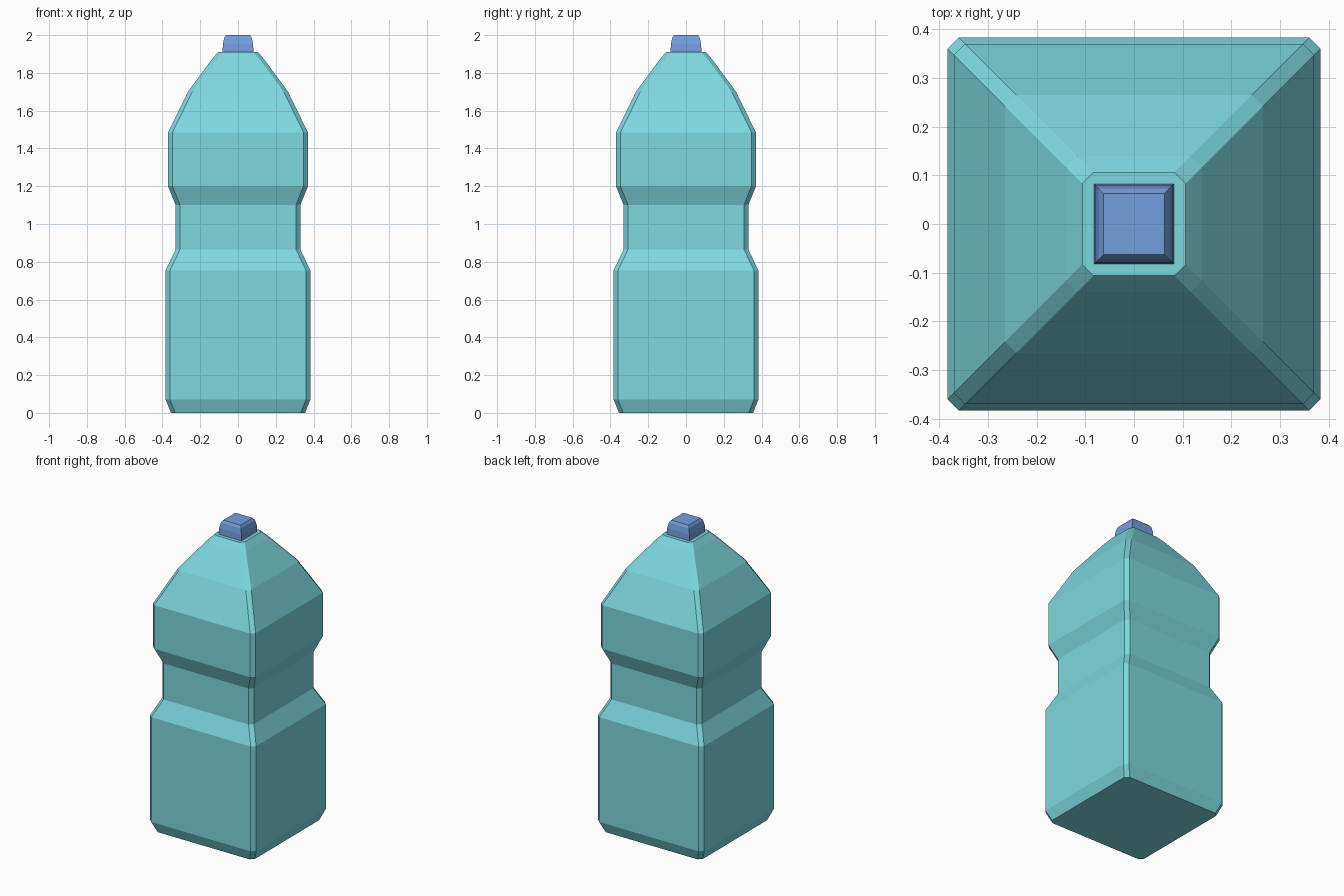
import bpy
import bmesh

default_cube = bpy.data.objects.get("Cube")
if default_cube:
    bpy.data.objects.remove(default_cube, do_unlink=True)


def make_material(name, color):
    mat = bpy.data.materials.new(name)
    mat.use_nodes = True
    mat.diffuse_color = (*color, 1)
    mat.node_tree.nodes["Principled BSDF"].inputs["Base Color"].default_value = (*color, 1)
    return mat


def ring_points(half, cut):
    """Counter-clockwise square outline, with corners cut when cut > 0."""
    points = []
    for sx, sy in ((1, -1), (1, 1), (-1, 1), (-1, -1)):
        if cut:
            pair = [(sx * (half - cut), sy * half), (sx * half, sy * (half - cut))]
            points += pair if sx * sy < 0 else pair[::-1]
        else:
            points.append((sx * half, sy * half))
    return points


def loft(name, profile, cut, mat):
    """Stack square rings given as (height, half width) and close both ends."""
    bm = bmesh.new()
    rings = [[bm.verts.new((x, y, z)) for x, y in ring_points(half, cut)]
             for z, half in profile]
    count = len(rings[0])
    for low, high in zip(rings, rings[1:]):
        for i in range(count):
            j = (i + 1) % count
            bm.faces.new((low[i], low[j], high[j], high[i]))
    bm.faces.new(rings[0][::-1])
    bm.faces.new(rings[-1])
    bmesh.ops.recalc_face_normals(bm, faces=bm.faces)
    mesh = bpy.data.meshes.new(name)
    bm.to_mesh(mesh)
    bm.free()
    mesh.materials.append(mat)
    obj = bpy.data.objects.new(name, mesh)
    bpy.context.collection.objects.link(obj)
    return obj


teal = make_material("teal plastic", (0.205, 0.686, 0.745))
blue = make_material("blue plastic", (0.175, 0.342, 0.73))

# Bottle: chamfered foot, lower body, grip waist, upper body, tapering shoulder
loft("bottle_body", [
    (0, 0.355), (0.07, 0.383), (0.755, 0.383), (0.865, 0.33), (1.10, 0.33),
    (1.20, 0.37), (1.485, 0.37), (1.70, 0.265), (1.87, 0.14), (1.91, 0.106),
], 0.023, teal)

# Cap: square with a rounded top edge
loft("bottle_cap", [
    (1.905, 0.082), (1.95, 0.08), (1.985, 0.073), (2.0, 0.063),
], 0, blue)
